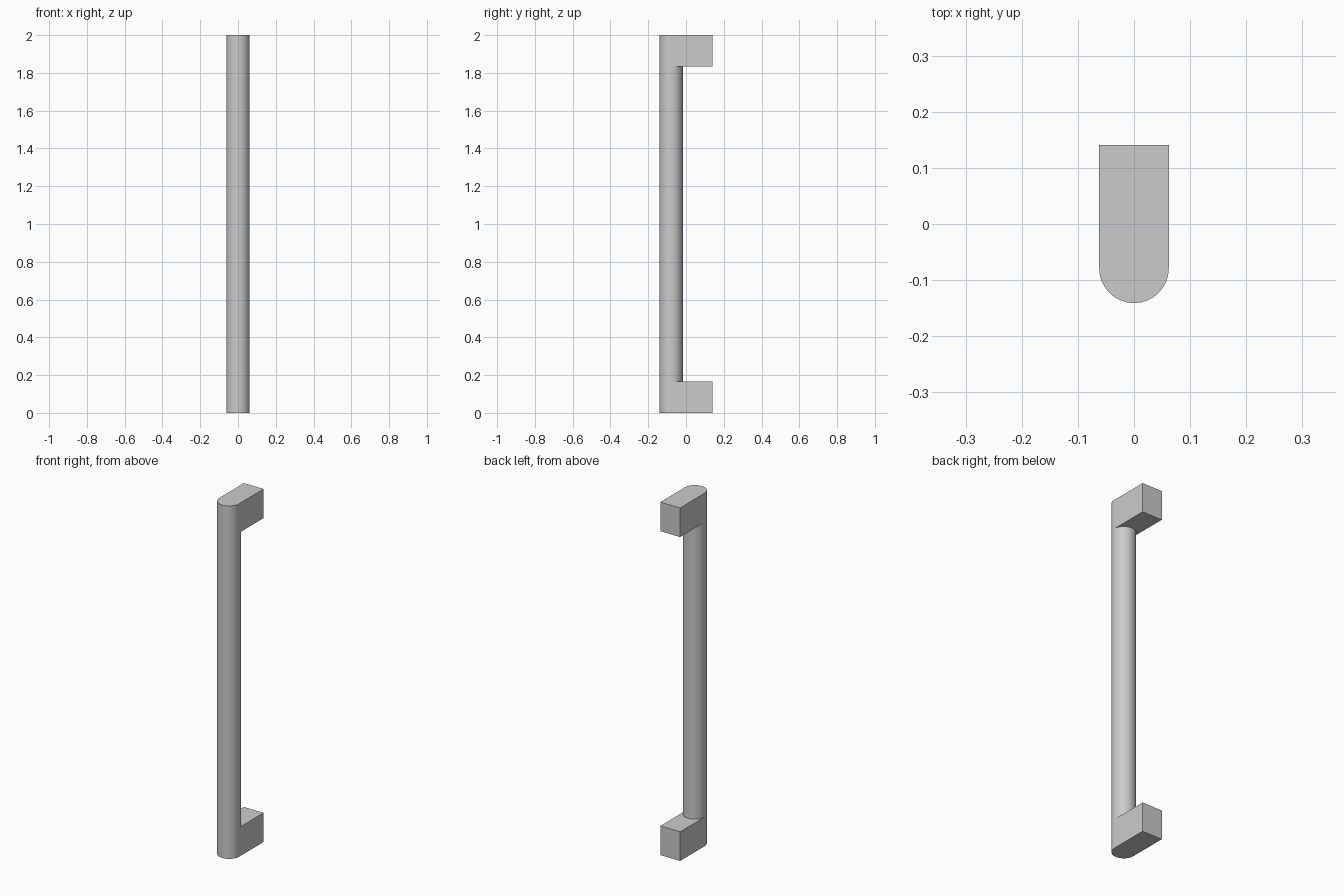
import bpy
import bmesh
from math import cos, sin, pi

if "Cube" in bpy.data.objects:
    bpy.data.objects.remove(bpy.data.objects["Cube"], do_unlink=True)

RADIUS, BAR_Y, BACK_Y = 0.062, -0.079, 0.141
HEIGHT, MOUNT_H, SIDES = 2.0, 0.165, 32

metal = bpy.data.materials.new("brushed grey metal")
metal.use_nodes = True
metal.diffuse_color = (0.6, 0.6, 0.6, 1)
metal.node_tree.nodes["Principled BSDF"].inputs["Base Color"].default_value = (0.6, 0.6, 0.6, 1)


def arc(start, end, steps):
    """Points on the bar's outline between two angles."""
    angles = [start + (end - start) * i / steps for i in range(steps + 1)]
    return [(RADIUS * cos(a), BAR_Y + RADIUS * sin(a)) for a in angles]


def extrude_profile(name, profile, z0, z1):
    """Closed prism from a flat outline, with smooth curved sides."""
    bm = bmesh.new()
    base = bm.faces.new([bm.verts.new((x, y, z0)) for x, y in profile])
    top = bmesh.ops.extrude_face_region(bm, geom=[base], use_keep_orig=True)
    verts = [g for g in top["geom"] if isinstance(g, bmesh.types.BMVert)]
    bmesh.ops.translate(bm, verts=verts, vec=(0, 0, z1 - z0))
    bmesh.ops.recalc_face_normals(bm, faces=bm.faces)
    mesh = bpy.data.meshes.new(name)
    bm.to_mesh(mesh)
    bm.free()
    mesh.materials.append(metal)
    obj = bpy.data.objects.new(name, mesh)
    bpy.context.collection.objects.link(obj)
    bpy.ops.object.select_all(action='DESELECT')
    obj.select_set(True)
    bpy.context.view_layer.objects.active = obj
    bpy.ops.object.shade_smooth_by_angle(angle=pi / 6)
    return obj


# Full-height round grip
extrude_profile("grip_bar", arc(0, 2 * pi, SIDES)[:-1], 0, HEIGHT)

# Square mounts, hollowed at the front to seat against the grip
mount_outline = arc(0, pi, SIDES // 2) + [(-RADIUS, BACK_Y), (RADIUS, BACK_Y)]
extrude_profile("lower_mount", mount_outline, 0, MOUNT_H)
extrude_profile("upper_mount", mount_outline, HEIGHT - MOUNT_H, HEIGHT)
